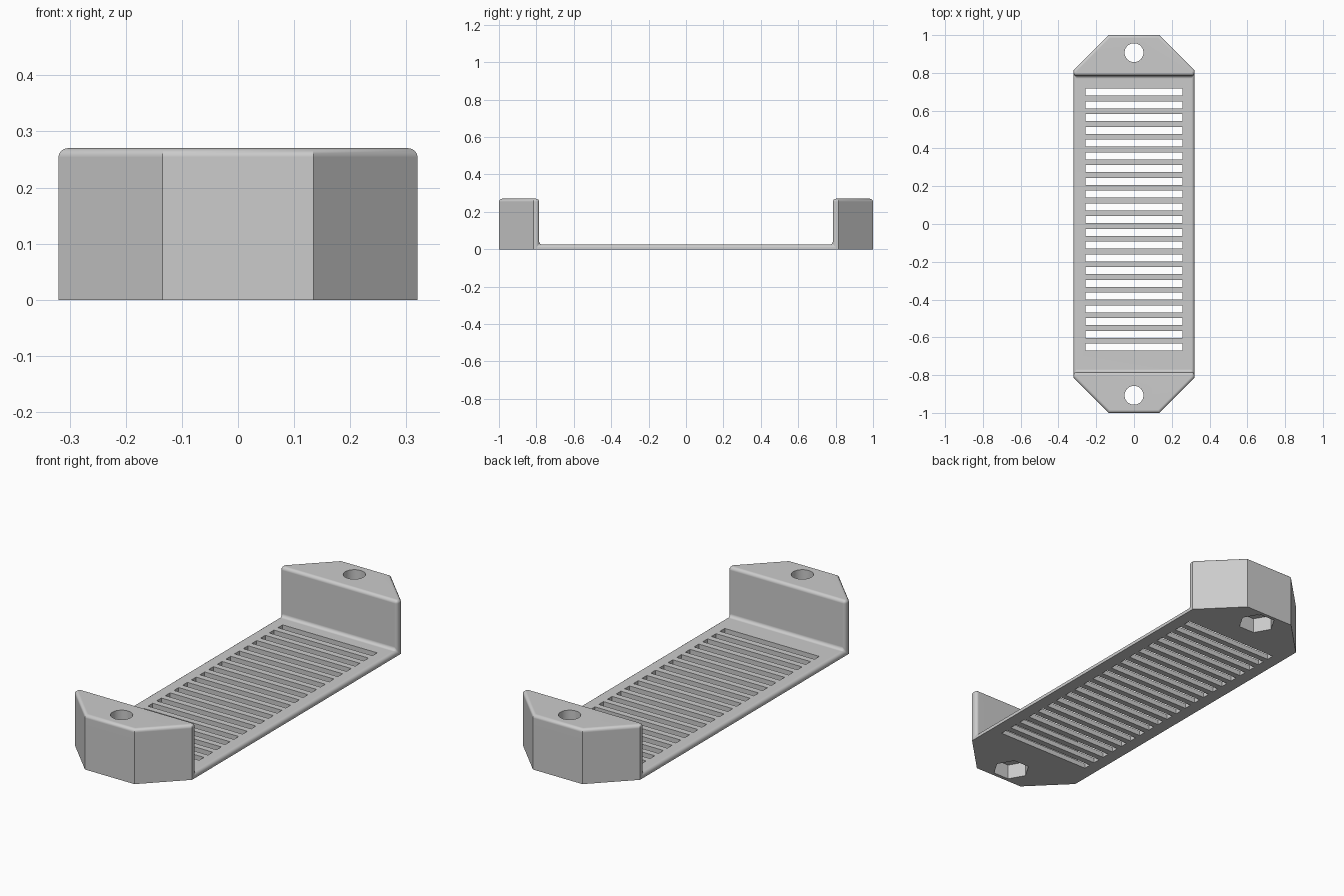
import bpy, bmesh, math
from mathutils import Matrix, Vector

HALF_W, HALF_L = 0.32, 1.0      # outline half sizes
WALL_Y, TOP, PLATE = 0.785, 0.27, 0.025
BOLT_Y = 0.907

if "Cube" in bpy.data.objects:
    bpy.data.objects.remove(bpy.data.objects["Cube"], do_unlink=True)

grey = bpy.data.materials.new("light_grey")
grey.use_nodes = True
color = (0.6, 0.6, 0.6, 1)
grey.diffuse_color = color
grey.node_tree.nodes["Principled BSDF"].inputs["Base Color"].default_value = color


def make_object(name, bm):
    bmesh.ops.recalc_face_normals(bm, faces=bm.faces)
    mesh = bpy.data.meshes.new(name)
    bm.to_mesh(mesh)
    bm.free()
    mesh.materials.append(grey)
    obj = bpy.data.objects.new(name, mesh)
    bpy.context.collection.objects.link(obj)
    return obj


def add_prism(bm, sides, radius, y, z0, z1, turn=0):
    place = Matrix.Translation((0, y, (z0 + z1) / 2)) @ Matrix.Rotation(turn, 4, "Z")
    bmesh.ops.create_cone(bm, cap_ends=True, segments=sides, radius1=radius,
                          radius2=radius, depth=z1 - z0, matrix=place)


# U-shaped side profile, extruded across the width
bm = bmesh.new()
half = [(HALF_L, 0), (HALF_L, TOP), (WALL_Y, TOP), (WALL_Y, PLATE)]
profile = half + [(-y, z) for y, z in reversed(half)]
face = bm.faces.new([bm.verts.new((-HALF_W, y, z)) for y, z in profile])
sweep = bmesh.ops.extrude_face_region(bm, geom=[face])
bmesh.ops.translate(bm, vec=(2 * HALF_W, 0, 0),
                    verts=[v for v in sweep["geom"] if isinstance(v, bmesh.types.BMVert)])
bmesh.ops.recalc_face_normals(bm, faces=bm.faces)

# Cut the four outer corners at 45 degrees
for sx in (-1, 1):
    for sy in (-1, 1):
        bmesh.ops.bisect_plane(bm, geom=bm.verts[:] + bm.edges[:] + bm.faces[:],
                               plane_co=(sx * 0.135, sy * HALF_L, 0),
                               plane_no=Vector((sx, sy, 0)).normalized(),
                               clear_outer=True)
        bmesh.ops.holes_fill(bm, edges=bm.edges[:], sides=0)
bmesh.ops.recalc_face_normals(bm, faces=bm.faces)

# Round the block tops, inner wall edges and the wall-to-plate corners
rounded = [e for e in bm.edges
           if all(v.co.z > TOP - 0.001 for v in e.verts)
           or all(abs(abs(v.co.y) - WALL_Y) < 0.001 for v in e.verts)]
bmesh.ops.bevel(bm, geom=rounded, offset=0.016, segments=4, profile=0.5,
                affect="EDGES", clamp_overlap=True)
body = make_object("vented_bracket", bm)

# Cutters: vent slots with nut pockets, then bolt holes
bm = bmesh.new()
for i in range(21):
    y = 0.698 - i * 0.0675
    bmesh.ops.create_cube(bm, size=1, matrix=Matrix.Translation((0, y, 0))
                          @ Matrix.Diagonal((0.516, 0.037, 0.2, 1)))
for s in (-1, 1):
    add_prism(bm, 6, 0.087, s * BOLT_Y, -0.1, 0.075, math.pi / 2)
slots = make_object("slot_cutter", bm)

bm = bmesh.new()
for s in (-1, 1):
    add_prism(bm, 32, 0.05, s * BOLT_Y, -0.1, 0.4)
bolts = make_object("bolt_cutter", bm)

bpy.ops.object.select_all(action="DESELECT")
body.select_set(True)
bpy.context.view_layer.objects.active = body
for cutter in (slots, bolts):
    cutter.hide_render = True
    cut = body.modifiers.new(cutter.name, "BOOLEAN")
    cut.operation, cut.solver, cut.object = "DIFFERENCE", "EXACT", cutter
    bpy.ops.object.modifier_apply(modifier=cut.name)
    bpy.data.objects.remove(cutter, do_unlink=True)

# Smooth the rounded edges, keep the rest crisp
bpy.ops.object.shade_smooth_by_angle(angle=math.radians(32))
body.modifiers.new("flat_faces", "WEIGHTED_NORMAL").keep_sharp = True
